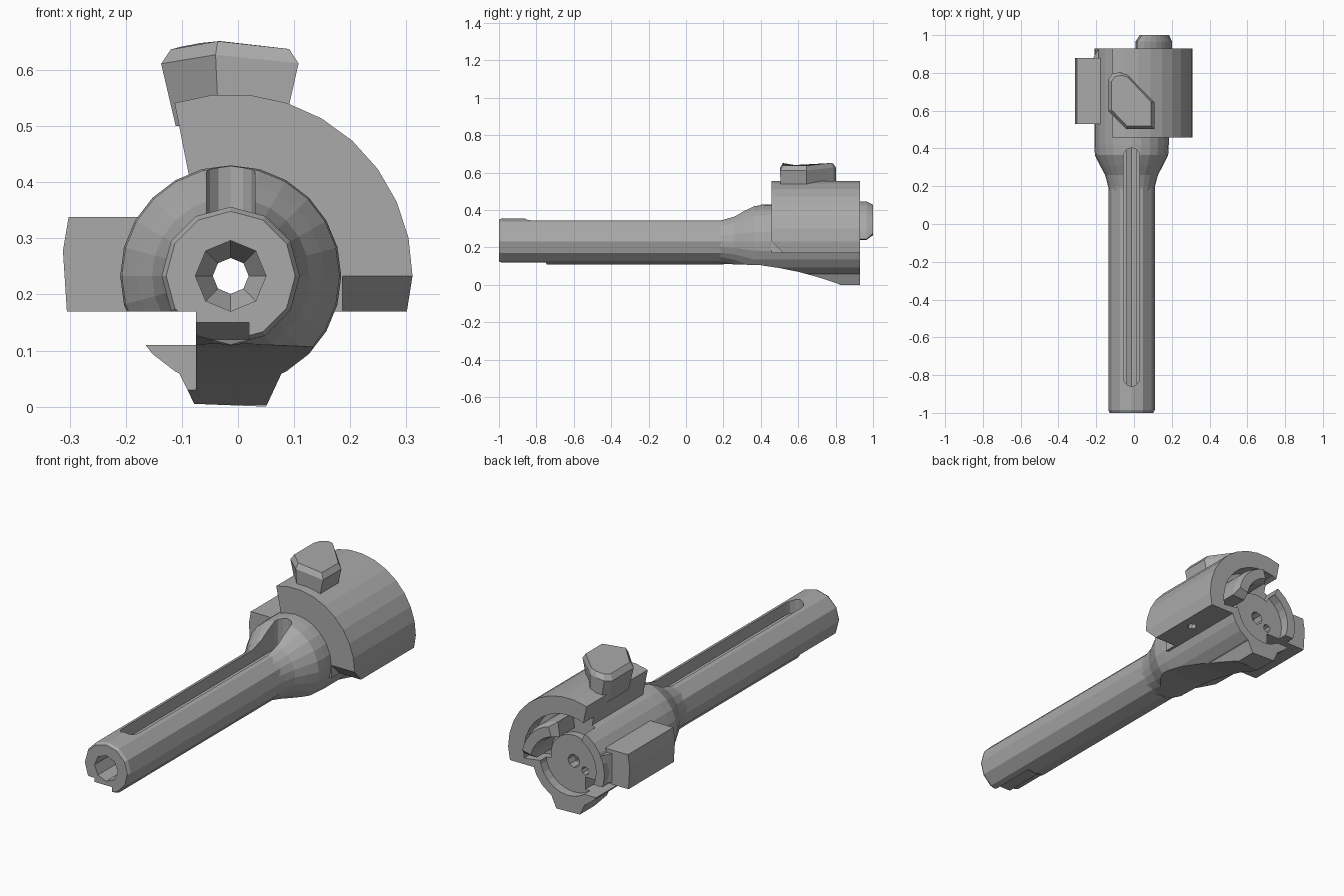
import bpy, bmesh
from math import sin, cos, pi, radians

if "Cube" in bpy.data.objects:
    bpy.data.objects.remove(bpy.data.objects["Cube"])

CX, CZ = -0.013, 0.233          # long axis of the shaft

steel = bpy.data.materials.new("grey_steel")
steel.use_nodes = True
steel.diffuse_color = (0.4, 0.4, 0.4, 1)
steel.node_tree.nodes["Principled BSDF"].inputs["Base Color"].default_value = (0.4, 0.4, 0.4, 1)


def loft(name, rings):
    """Solid through a list of equal-length 3D rings."""
    bm = bmesh.new()
    loops = [[bm.verts.new(p) for p in ring] for ring in rings]
    n = len(loops[0])
    for a, b in zip(loops, loops[1:]):
        for i in range(n):
            bm.faces.new((a[i], a[(i + 1) % n], b[(i + 1) % n], b[i]))
    bm.faces.new(loops[0][::-1])
    bm.faces.new(loops[-1])
    bmesh.ops.recalc_face_normals(bm, faces=bm.faces)
    me = bpy.data.meshes.new(name)
    bm.to_mesh(me)
    bm.free()
    me.materials.append(steel)
    ob = bpy.data.objects.new(name, me)
    bpy.context.collection.objects.link(ob)
    return ob


def prism(name, pts, axis, lo, hi):
    place = {"x": lambda a, b, t: (t, a, b),
             "y": lambda a, b, t: (a, t, b),
             "z": lambda a, b, t: (a, b, t)}[axis]
    return loft(name, [[place(a, b, t) for a, b in pts] for t in (lo, hi)])


def box(name, x, y, z):
    return prism(name, [(x[0], y[0]), (x[1], y[0]), (x[1], y[1]), (x[0], y[1])], "z", *z)


def arc(r, a0, a1, n, cx=CX, cz=CZ):
    steps = [radians(a0 + (a1 - a0) * i / n) for i in range(n + 1)]
    return [(cx + r * cos(a), cz + r * sin(a)) for a in steps]


def turned(name, profile, n, cx=CX, cz=CZ):
    """Round solid along y from (y, radius) pairs."""
    return loft(name, [[(x, y, z) for x, z in arc(r, 0, 360, n, cx, cz)[:-1]]
                       for y, r in profile])


def combine(target, tool, op):
    mod = target.modifiers.new("join", "BOOLEAN")
    mod.operation, mod.object, mod.solver = op, tool, "EXACT"
    bpy.context.view_layer.update()
    dg = bpy.context.evaluated_depsgraph_get()
    me = bpy.data.meshes.new_from_object(target.evaluated_get(dg))
    target.modifiers.clear()
    target.data = me
    bpy.data.objects.remove(tool)


# Hollow shaft, flared body and the lugs that are one piece with it
bolt = turned("bolt_body", [(-1, 0.115), (-0.985, 0.123), (0.26, 0.123)], 12)
body = turned("flare", [(0.17, 0.118), (0.2, 0.124), (0.26, 0.14), (0.31, 0.167),
                        (0.365, 0.194), (0.42, 0.197), (0.93, 0.197)], 24)
lower_lug = prism("lower_lug", [(-0.105, 0.06), (-0.078, 0.005), (0.05, 0.0), (0.078, 0.06),
                                (0.06, 0.15), (-0.07, 0.15)], "y", 0.3, 0.93)
main_lug = prism("main_lug", arc(0.324, 0, 108, 9) +
                 [(-0.085, 0.4), (-0.04, 0.25), (0.05, 0.17), (0.301, 0.17)], "y", 0.457, 0.93)
for part in (body, lower_lug, main_lug):
    combine(bolt, part, "UNION")

# Cuts: belly slope, side groove, front notch, lug corner
slope = [(0.2, 0.112), (0.4, 0.105), (0.5, 0.09), (0.6, 0.07), (0.7, 0.043), (0.82, 0.004)]
cuts = [
    prism("belly_cut", slope + [(0.82, -0.1), (0.2, -0.1)], "x", -0.4, 0.4),
    box("groove_cut", (-0.4, -0.075), (-1.1, 1.1), (0.11, 0.17)),
    box("groove_low_cut", (-0.4, -0.075), (-1.1, 0.74), (-0.1, 0.14)),
    prism("notch_cut", [(-1.1, 0.05), (-0.72, 0.05), (-0.75, 0.12), (-0.8, 0.15), (-1.1, 0.15)],
          "x", -0.1, 0.02),
    prism("corner_cut", [(0.44, 0.25), (0.525, 0.165), (0.44, 0.165)], "x", 0.186, 0.4),
    # Bore and the narrow pin hole
    turned("bore_cut", [(-1.1, 0.063), (0.78, 0.063), (0.84, 0.032), (1.1, 0.032)], 8),
    # Back face recesses and small holes
    turned("face_cut", [(0.885, 0.152), (1.1, 0.152)], 24),
    prism("claw_seat_cut", arc(0.24, -8, 118, 10) + arc(0.125, 118, -8, 10), "y", 0.85, 1.1),
    turned("ejector_cut", [(0.82, 0.02), (1.1, 0.02)], 8, -0.075, 0.2),
]
# Long round-ended slot on top
slot = [(CX + 0.043 * cos(a), y + 0.043 * sin(a))
        for y, start in ((0.36, 0), (-0.817, pi))
        for a in [start + pi * i / 6 for i in range(7)]]
cuts.append(prism("slot_cut", slot, "z", 0.285, 0.6))
# Small hole under the main lug
hole = [(0.24 + 0.022 * cos(i * pi / 4), 0.71 + 0.022 * sin(i * pi / 4)) for i in range(8)]
cuts.append(prism("pin_hole_cut", hole, "z", 0.1, 0.22))
for tool in cuts:
    combine(bolt, tool, "DIFFERENCE")

# Cam knob on top, wider upward with a bevelled, slightly crowned top
outline = [(-0.04, 0.503), (0.108, 0.503), (0.108, 0.645), (-0.035, 0.79),
           (-0.075, 0.803), (-0.115, 0.795), (-0.137, 0.765), (-0.137, 0.6)]


def knob_ring(sx, sy, z, crown):
    return [(CX + sx * (x - CX), 0.65 + sy * (y - 0.65), z - crown * (x - CX) ** 2)
            for x, y in outline]


loft("cam_knob", [knob_ring(0.79, 0.98, 0.5, 0), knob_ring(1, 1, 0.628, 1.1),
                  knob_ring(0.86, 0.9, 0.652, 1)])

# Side lug with a small web running to the back rim
prism("side_lug", [(-0.302, 0.338), (-0.312, 0.278), (-0.305, 0.17), (-0.17, 0.17),
                   (-0.17, 0.338)], "y", 0.53, 0.88)
prism("side_lug_web", [(-0.225, 0.86), (-0.19, 0.928), (-0.17, 0.928), (-0.17, 0.86)],
      "z", 0.18, 0.32)

# Curved claw standing out of the back face, thinner toward its ends
claw_outer = arc(0.215, 3, 82, 8)
claw_inner = arc(0.145, 82, 3, 8)
tip = arc(0.203, 12, 74, 8) + arc(0.155, 74, 12, 8)
claw = claw_outer + claw_inner
loft("claw", [[(x, 0.84, z) for x, z in claw], [(x, 0.965, z) for x, z in claw],
              [(x, 1.0, z) for x, z in tip]])
